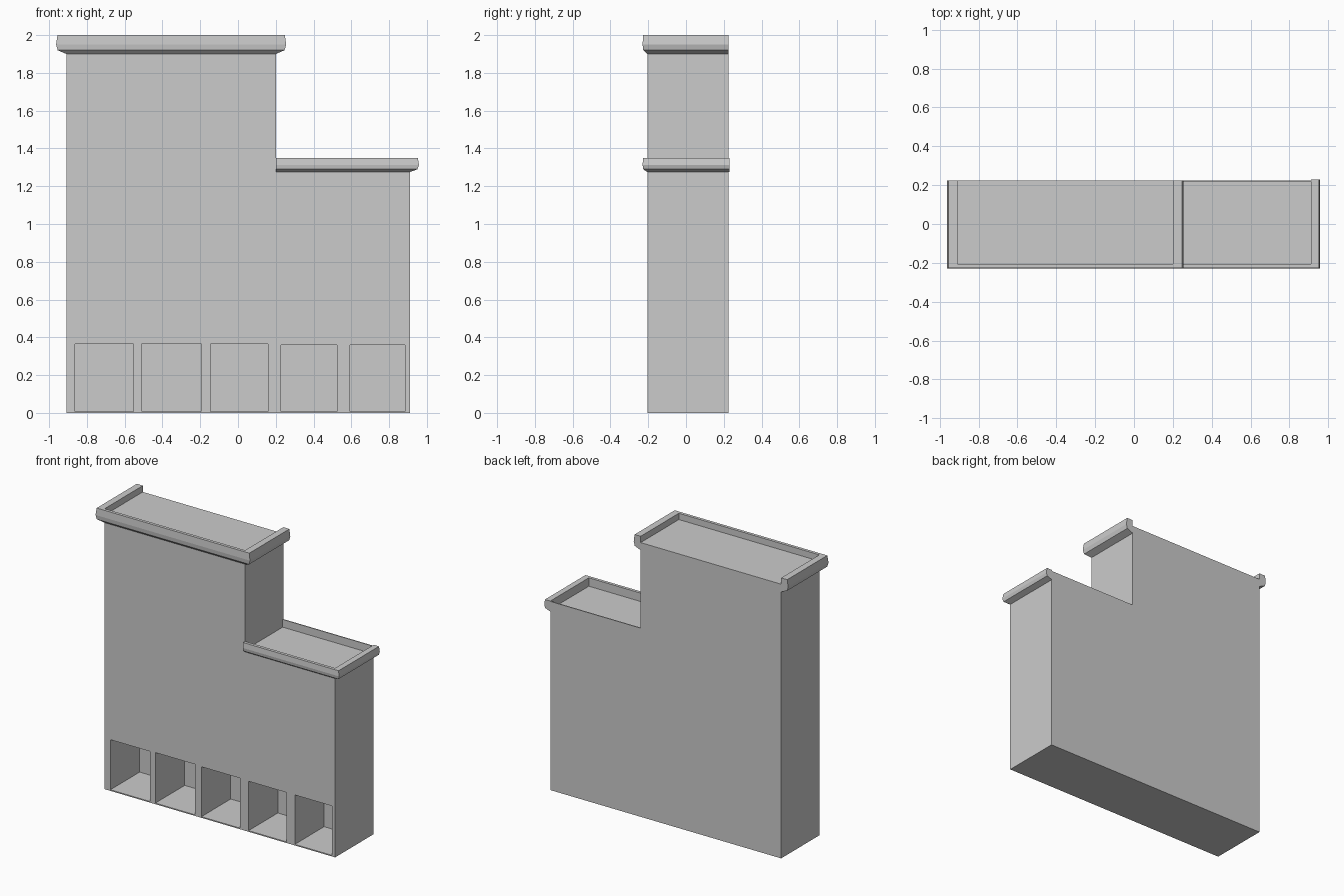
import bpy, bmesh

if "Cube" in bpy.data.objects:
    bpy.data.objects.remove(bpy.data.objects["Cube"])

FRONT, BACK = -0.205, 0.225
LEFT, STEP, RIGHT = -0.908, 0.2, 0.91
ROOF_HI, ROOF_LO = 1.955, 1.29


def make_object(name, verts, faces):
    mesh = bpy.data.meshes.new(name)
    mesh.from_pydata(verts, [], faces)
    bm = bmesh.new()
    bm.from_mesh(mesh)
    bmesh.ops.recalc_face_normals(bm, faces=bm.faces)
    bm.to_mesh(mesh)
    bm.free()
    obj = bpy.data.objects.new(name, mesh)
    bpy.context.collection.objects.link(obj)
    return obj


def prism(name, outline, y0, y1):
    """Extrude an x-z outline along y."""
    n = len(outline)
    verts = [(x, y, z) for y in (y0, y1) for x, z in outline]
    faces = [tuple(range(n)), tuple(range(2 * n - 1, n - 1, -1))]
    faces += [(i, (i + 1) % n, (i + 1) % n + n, i + n) for i in range(n)]
    return make_object(name, verts, faces)


def rect(x0, x1, z0, z1):
    return [(x0, z0), (x1, z0), (x1, z1), (x0, z1)]


def cornice(name, path, z0, z1, roof):
    """Sweep a bulging profile along a path of (x, y, overhang x, overhang y)."""
    h = z1 - z0
    profile = [(0, z0), (0.85, z0 + 0.2 * h), (1, z0 + 0.5 * h),
               (0.87, z1), (0, z1), (0, roof)]
    n = len(profile)
    verts = [(x + f * dx, y + f * dy, z)
             for x, y, dx, dy in path for f, z in profile]
    faces = [(k * n + i, k * n + i + 1, (k + 1) * n + i + 1, (k + 1) * n + i)
             for k in range(len(path) - 1) for i in range(n - 1)]
    last = (len(path) - 1) * n
    faces += [tuple(range(n)), tuple(range(last, last + n))]
    return make_object(name, verts, faces)


# Stepped building block
body = prism("building_body",
             [(LEFT, 0), (RIGHT, 0), (RIGHT, ROOF_LO), (STEP, ROOF_LO),
              (STEP, ROOF_HI), (LEFT, ROOF_HI)], FRONT, BACK)

# Five deep ground-floor openings
openings = [(-0.863, -0.552, 0.365), (-0.508, -0.197, 0.368),
            (-0.145, 0.158, 0.364), (0.227, 0.525, 0.36), (0.592, 0.884, 0.36)]
for i, (x0, x1, top) in enumerate(openings):
    cutter = prism(f"opening_cutter_{i + 1}", rect(x0, x1, 0.008, top),
                   FRONT - 0.1, FRONT + 0.33)
    mod = body.modifiers.new(f"opening_{i + 1}", 'BOOLEAN')
    mod.operation = 'DIFFERENCE'
    mod.solver = 'EXACT'
    mod.object = cutter
    cutter.hide_render = True
    cutter.hide_viewport = True
    cutter.display_type = 'WIRE'

# Thin rear parapet of the lower roof
prism("lower_roof_rear_parapet", rect(STEP, RIGHT, ROOF_LO, 1.345),
      BACK - 0.007, BACK)

# Roof cornices, open at the back
OX, OY = 0.055, 0.025
cornice("upper_cornice",
        [(LEFT, BACK, -OX, 0), (LEFT, FRONT, -OX, -OY),
         (STEP, FRONT, OX, -OY), (STEP, BACK, OX, 0)], 1.90, 2.0, ROOF_HI)
cornice("lower_cornice",
        [(STEP, FRONT, 0, -OY), (RIGHT, FRONT, 0.048, -OY),
         (RIGHT, 0.229, 0.048, 0)], 1.275, 1.35, ROOF_LO)
